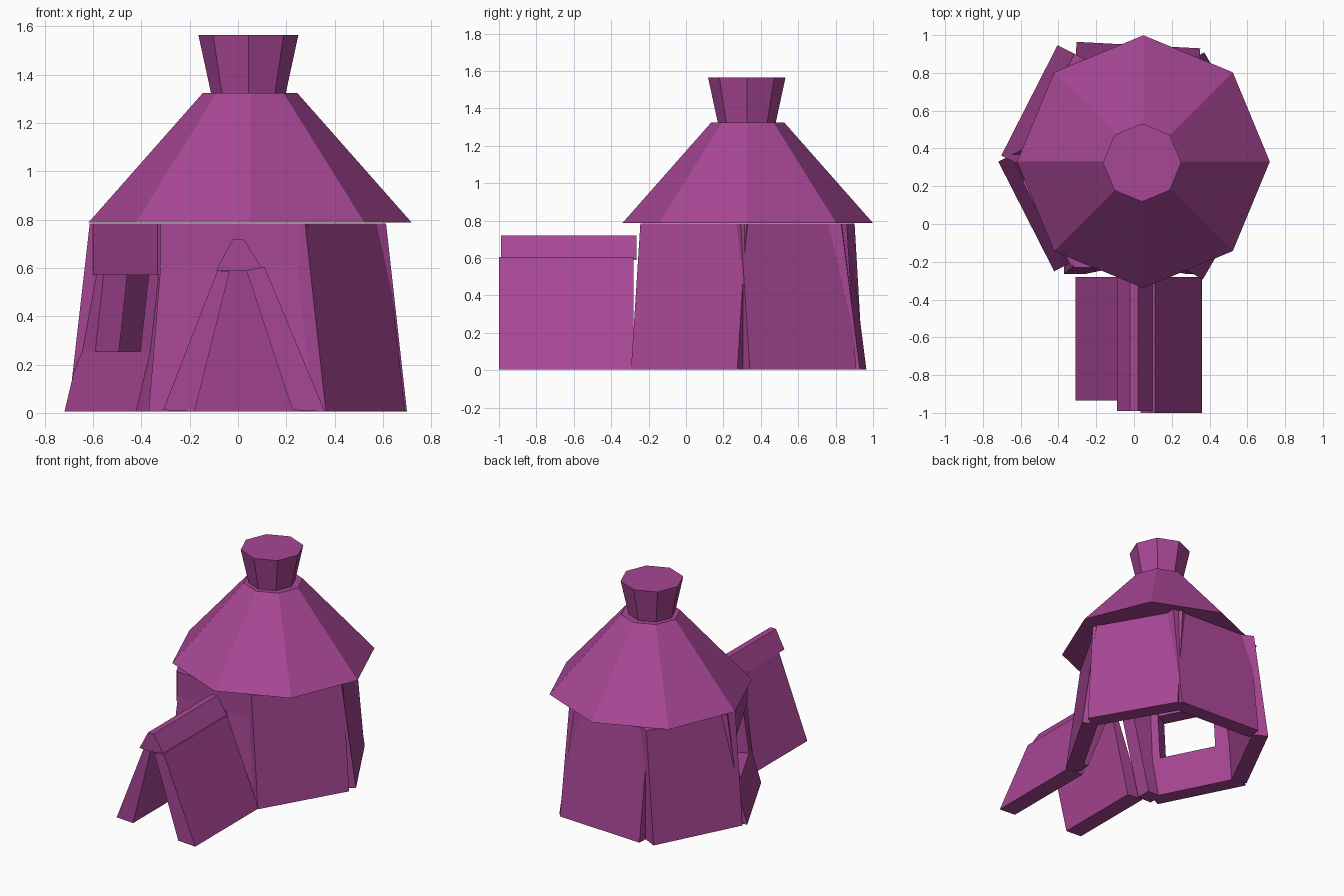
import bpy, math

cube = bpy.data.objects.get("Cube")
if cube:
    bpy.data.objects.remove(cube, do_unlink=True)

# Single plum colour
plum = bpy.data.materials.new("plum_purple")
plum.use_nodes = True
color = (0.39, 0.062, 0.30, 1)
plum.diffuse_color = color
plum.node_tree.nodes["Principled BSDF"].inputs["Base Color"].default_value = color

CX, CY = -0.01, 0.31      # centre of the walls
FLOOR, TOP, THICK = 0.005, 0.785, 0.11


def loft(name, lower, upper):
    """Closed solid between two rings of matching points."""
    n = len(lower)
    faces = [tuple(reversed(range(n))), tuple(range(n, 2 * n))]
    faces += [(i, (i + 1) % n, n + (i + 1) % n, n + i) for i in range(n)]
    mesh = bpy.data.meshes.new(name)
    mesh.from_pydata(lower + upper, [], faces)
    mesh.materials.append(plum)
    obj = bpy.data.objects.new(name, mesh)
    bpy.context.collection.objects.link(obj)


def slab(name, angle, heights, depths, span, top_span=None):
    """Wall slab facing an angle; depths are outer distances at both heights."""
    a = math.radians(angle)

    def ring(z, d, ends):
        t0, t1 = ends
        corners = [(d - THICK, t0), (d, t0), (d, t1), (d - THICK, t1)]
        return [(CX + r * math.cos(a) - t * math.sin(a),
                 CY + r * math.sin(a) + t * math.cos(a), z) for r, t in corners]
    loft(name, ring(heights[0], depths[0], span),
         ring(heights[1], depths[1], top_span or span))


def octagon(x, y, r, z):
    return [(x + r * math.cos(i * math.pi / 4),
             y + r * math.sin(i * math.pi / 4), z) for i in range(8)]


def extrude_y(name, profile, y0, y1):
    loft(name, [(x, y0, z) for x, z in profile],
         [(x, y1, z) for x, z in profile])


# Plain leaning walls
for name, angle, depth, shift in (("front_left_wall", -30, 0.626, -0.008),
                                  ("back_left_wall", 30, 0.63, 0),
                                  ("back_wall", 87, 0.638, 0),
                                  ("back_right_wall", 153, 0.641, -0.06)):
    slab(name, angle, (FLOOR, TOP), (depth, depth - 0.1),
         (shift - 0.328, shift + 0.328))

# Window wall: sill, jambs and upright lintel
SILL = 0.255
slab("window_sill_wall", 207, (FLOOR, SILL), (0.622, 0.555), (-0.34, 0.312))
slab("window_outer_jamb", 207, (SILL, TOP), (0.555, 0.49), (-0.34, -0.19))
slab("window_inner_jamb", 207, (SILL, TOP), (0.555, 0.49), (0.22, 0.312))
slab("window_lintel", 207, (0.57, TOP), (0.53, 0.53), (-0.26, 0.33))

# Door wall: slanting jambs and upright lintel
LINTEL = 0.61
slab("door_left_jamb", 270, (FLOOR, LINTEL), (0.575, 0.535), (0.29, 0.37), (0.07, 0.31))
slab("door_right_jamb", 270, (FLOOR, LINTEL), (0.575, 0.535), (-0.36, -0.25), (-0.31, -0.06))
slab("door_lintel", 270, (LINTEL, TOP), (0.54, 0.54), (-0.31, 0.30))

# Roof and chimney
loft("roof", octagon(0.05, 0.33, 0.669, 0.788), octagon(0.05, 0.33, 0.195, 1.325))
loft("chimney", octagon(0.043, 0.325, 0.155, 1.325), octagon(0.043, 0.325, 0.207, 1.565))

# Entrance shelter
extrude_y("shelter_left_panel",
          [(0.035, 0.59), (0.225, 0.012), (0.36, 0.005), (0.11, 0.605)], -1.0, -0.28)
extrude_y("shelter_right_panel",
          [(-0.035, 0.585), (-0.085, 0.59), (-0.31, 0.012), (-0.18, 0.005)], -0.935, -0.28)
extrude_y("shelter_ridge_cap",
          [(-0.09, 0.59), (0.105, 0.59), (0.022, 0.72), (-0.022, 0.72)], -0.99, -0.265)
